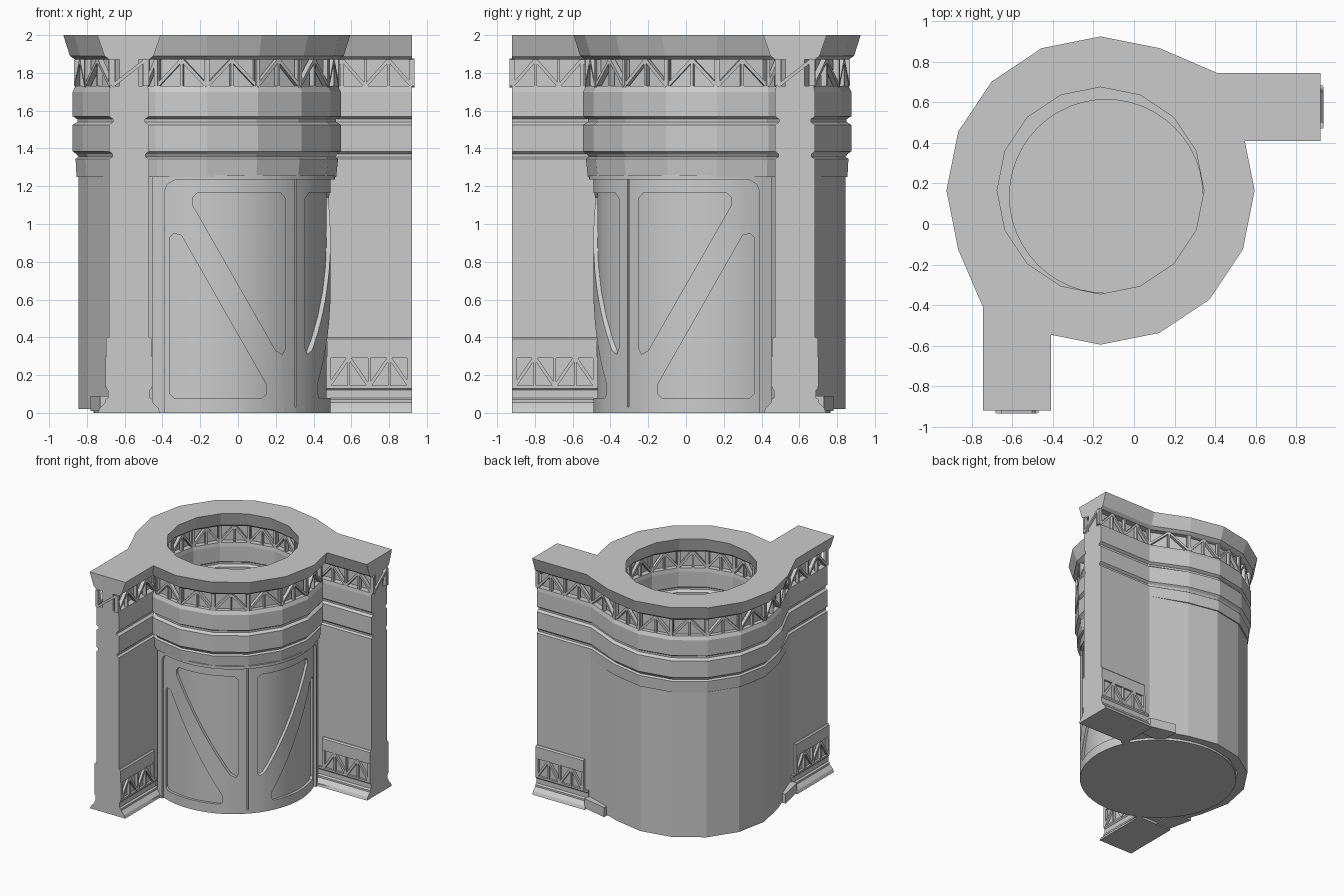
import bpy, bmesh, math
from mathutils import Vector, Matrix

if "Cube" in bpy.data.objects:
    bpy.data.objects.remove(bpy.data.objects["Cube"])

CX, CY = -0.165, 0.165           # tower axis
DX, DY = -0.137, 0.137           # inner drum / door axis
END = 0.92
SWAP = Matrix(((0, -1, 0, 0), (-1, 0, 0, 0), (0, 0, 1, 0), (0, 0, 0, 1)))  # mirror in the plane y = -x


def make(name, verts, faces, mirror=False, smooth=False):
    me = bpy.data.meshes.new(name)
    me.from_pydata([tuple(v) for v in verts], [], faces)
    bm = bmesh.new()
    bm.from_mesh(me)
    if mirror:
        d = bmesh.ops.duplicate(bm, geom=bm.verts[:] + bm.edges[:] + bm.faces[:])
        bmesh.ops.transform(bm, matrix=SWAP, verts=[g for g in d["geom"] if isinstance(g, bmesh.types.BMVert)])
    bmesh.ops.recalc_face_normals(bm, faces=bm.faces[:])
    bm.to_mesh(me)
    bm.free()
    ob = bpy.data.objects.new(name, me)
    bpy.context.collection.objects.link(ob)
    if smooth:
        smooth_shade(ob)
    return ob


def smooth_shade(ob):
    bpy.ops.object.select_all(action='DESELECT')
    ob.select_set(True)
    bpy.context.view_layer.objects.active = ob
    bpy.ops.object.shade_smooth_by_angle(angle=math.radians(25))


def polar(r, deg, cx=CX, cy=CY):
    a = math.radians(deg)
    return Vector((cx + r * math.cos(a), cy + r * math.sin(a)))


def outline(r, h, rf):
    """Plan outline: 16-sided tower with a wall stub to +x and one to -y."""
    yc = 0.577
    lo, hi = yc - h, yc + h
    a, b, c = polar(rf, 0), polar(rf, 22.5), polar(rf, 45)
    if b.y < lo:
        p = b.lerp(c, (lo - b.y) / (c.y - b.y))
    else:
        p = a.lerp(b, (lo - a.y) / (b.y - a.y))
        b = a.lerp(p, 0.5)
    half = [polar(rf, -22.5), a, b, p, Vector((END, lo)), Vector((END, hi)), Vector((0.41, hi))]
    half += [polar(r, d) for d in (67.5, 90, 112.5)]
    other = [Vector((-v.y, -v.x)) for v in reversed(half)]
    return [polar(rf, -45)] + half + [polar(r, 135)] + other


def loft(name, rings, closed=False, caps=True, **kw):
    n = len(rings[0])
    verts = [v for ring in rings for v in ring]
    m = len(rings)
    faces = []
    for k in range(m if closed else m - 1):
        s, t = k * n, ((k + 1) % m) * n
        faces += [(s + i, s + (i + 1) % n, t + (i + 1) % n, t + i) for i in range(n)]
    if not closed and caps:
        faces += [tuple(range(n)), tuple(range((m - 1) * n, m * n))]
    return make(name, verts, faces, **kw)


# Wall and tower sections: z, tower radius, stub half width, front radius, hole radius
sections = [
    (0.02, .68, .105, .57, .60), (1.25, .68, .105, .57, .60),
    (1.25, .69, .105, .685, .56), (1.345, .695, .105, .695, .56),
    (1.355, .68, .088, .68, .58), (1.37, .69, .088, .69, .58),
    (1.385, .71, .105, .71, .56), (1.525, .71, .105, .71, .56),
    (1.54, .685, .085, .685, .585), (1.555, .685, .085, .685, .585),
    (1.57, .71, .105, .71, .56), (1.70, .71, .105, .71, .56),
    (1.73, .695, .10, .695, .565), (1.73, .66, .05, .66, .61),
    (1.87, .66, .05, .66, .61), (1.87, .695, .105, .695, .565),
    (1.89, .725, .13, .725, .54), (2.0, .76, .168, .76, .51)]
nout = len(outline(.7, .1, .7))
verts, faces = [], []
for z, r, h, rf, rin in sections:
    verts += [(p.x, p.y, z) for p in outline(r, h, rf)]
for z, r, h, rf, rin in sections:
    verts += [(*polar(rin, i * 22.5), z) for i in range(16)]
m = len(sections)
inner = m * nout
for n, base in ((nout, 0), (16, inner)):
    for k in range(m - 1):
        s = base + k * n
        faces += [(s + i, s + (i + 1) % n, s + n + (i + 1) % n, s + n + i) for i in range(n)]
tower = make("tower_walls", verts, faces)
bm = bmesh.new()
bm.from_mesh(tower.data)
for z in (0.02, 2.0):            # flat annular caps
    edges = [e for e in bm.edges if e.is_boundary and all(abs(v.co.z - z) < 1e-4 for v in e.verts)]
    bmesh.ops.triangle_fill(bm, edges=edges, use_beauty=True, use_dissolve=False)
bmesh.ops.recalc_face_normals(bm, faces=bm.faces[:])
bm.to_mesh(tower.data)
bm.free()


# Lattice bars
def add_bar(vs, fs, p, q, n, w=0.018, d=0.03):
    u = (q - p).normalized()
    s = u.cross(n) * w / 2
    o = n * d / 2
    b = len(vs)
    for c in (p, q):
        vs += [c - s - o, c + s - o, c + s + o, c - s + o]
    fs += [tuple(b + i for i in f) for f in
           ((0, 1, 2, 3), (4, 5, 6, 7), (0, 1, 5, 4), (1, 2, 6, 5), (2, 3, 7, 6), (3, 0, 4, 7))]


def lattice(name, path, z0, z1, closed=True, pitch=0.14, post=0.024, **kw):
    vs, fs = [], []
    for i in range(len(path) if closed else len(path) - 1):
        a, b = path[i], path[(i + 1) % len(path)]
        length = (b - a).length
        if length < 0.03:
            continue
        e = (b - a) / length
        nrm = Vector((e.y, -e.x, 0))
        n = max(1, round(length / pitch))
        pts = [a.lerp(b, k / n) for k in range(n + 1)]
        for k in range(n):
            za, zb = (z0, z1) if k % 2 == 0 else (z1, z0)
            add_bar(vs, fs, Vector((*pts[k], za)), Vector((*pts[k + 1], zb)), nrm)
        for k in range(n + 1):
            w = post if k in (0, n) else 0.014
            add_bar(vs, fs, Vector((*pts[k], z0)), Vector((*pts[k], z1)), nrm, w)
    return make(name, vs, fs, **kw)


lattice("outer_lattice", outline(.685, .09, .685), 1.73, 1.87)
lattice("inner_lattice", [polar(.58, i * 22.5) for i in range(16)], 1.73, 1.87)


# Wall stub bases: foot, plinth and raised panel, mirrored to the second stub
def stub_block(name, x0, levels):
    rings = [[(x0, .577 - h, z), (END, .577 - h, z), (END, .577 + h, z), (x0, .577 + h, z)] for z, h in levels]
    return loft(name, rings, mirror=True)


stub_block("stub_foot", 0.43, [(0, .165), (.025, .155), (.055, .125), (.07, .125), (.08, .112), (.12, .112), (.13, .122), (.145, .122)])
stub_block("stub_panel", 0.47, [(.29, .122), (.39, .122), (.40, .112)])
for label, y in (("front", .577 - .11), ("back", .577 + .11)):
    lattice("base_lattice_" + label, [Vector((.48, y)), Vector((END - .012, y))], .14, .295,
            closed=False, pitch=.11, mirror=True)
block = [(.22, .78), (.44, .73), (.44, .6), (.22, .6)]
loft("back_foot_block", [[(x, y, z) for x, y in block] for z in (.01, .09)], mirror=True)


# Inner drum behind the doors, and its floor
def circle(r, z, n=48):
    return [(*polar(r, i * 360 / n, DX, DY), z) for i in range(n)]


loft("inner_drum", [circle(.606, .01), circle(.606, 1.26), circle(.477, 1.26), circle(.477, .01)],
     closed=True, smooth=True)
loft("drum_floor", [circle(.627, 0), circle(.627, .03)])


# Curved door leaves with triangular recesses, mirrored about the seam
def sector(name, r0, r1, t0, t1, z0, z1, n=16):
    rings = []
    for i in range(n + 1):
        d = t0 + (t1 - t0) * i / n - 90
        a, b = polar(r0, d, DX, DY), polar(r1, d, DX, DY)
        rings.append([(*a, z0), (*b, z0), (*b, z1), (*a, z1)])
    return loft(name, rings)


def cut_and_mirror(ob, polys):
    cutters = []
    for poly in polys:
        c = loft("cutter", [[(x, y, z) for x, z in poly] for y in (-.8, -.1)])
        c.hide_render = True
        mod = ob.modifiers.new("cut", 'BOOLEAN')
        mod.object, mod.solver = c, 'EXACT'
        cutters.append(c)
    dg = bpy.context.evaluated_depsgraph_get()
    me = bpy.data.meshes.new_from_object(ob.evaluated_get(dg))
    ob.modifiers.clear()
    ob.data = me
    for c in cutters:
        bpy.data.objects.remove(c)
    twin = bpy.data.objects.new(ob.name + "_right", me.copy())
    twin.data.transform(SWAP)
    twin.data.flip_normals()
    bpy.context.collection.objects.link(twin)
    smooth_shade(ob)
    smooth_shade(twin)


upper = [(-.24, 1.14), (-.215, 1.165), (.225, 1.165), (.25, 1.135), (.25, .34), (.235, .31), (.20, .33), (-.24, 1.10)]
lower = [(-.36, .93), (-.34, .95), (-.30, .94), (.15, .15), (.15, .10), (.13, .08), (-.34, .08), (-.36, .10)]
cut_and_mirror(sector("door_leaf", .59, .627, -27, 44.4, .0, 1.25), [upper, lower])
arch = [(-.39, -.1), (-.39, 1.17), (-.375, 1.21), (-.33, 1.235), (.5, 1.235), (.5, -.1)]
cut_and_mirror(sector("door_frame", .60, .65, -29, 45, .0, 1.26), [arch])
